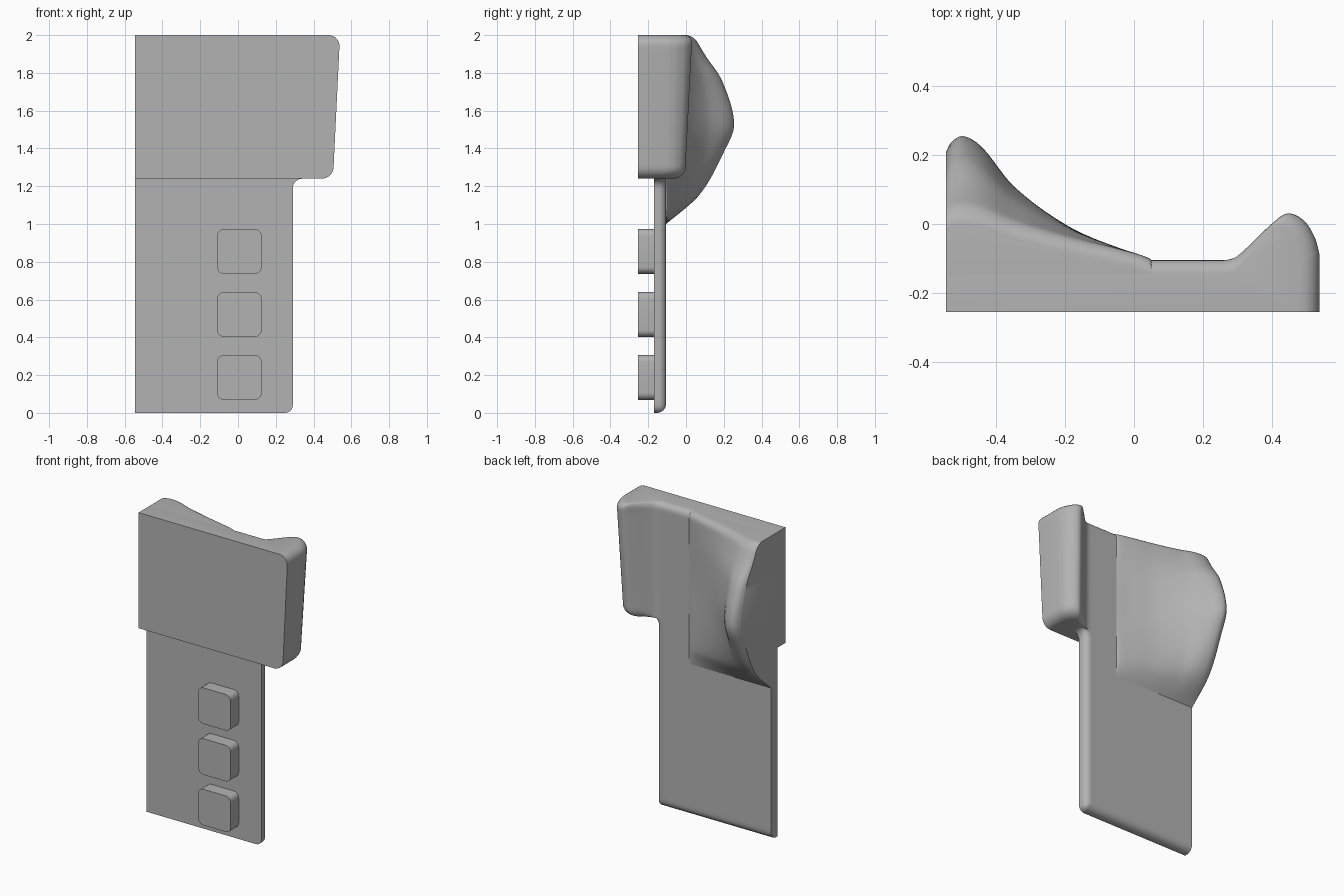
import bpy, bmesh, math

cube = bpy.data.objects.get("Cube")
if cube:
    bpy.data.objects.remove(cube)

grey = bpy.data.materials.new("plain_grey")
grey.use_nodes = True
grey.diffuse_color = (0.45, 0.45, 0.45, 1)
grey.node_tree.nodes["Principled BSDF"].inputs["Base Color"].default_value = (0.45, 0.45, 0.45, 1)

LEFT, BACK, FRONT, PLATE_FRONT, SPLIT = -0.545, -0.105, -0.255, -0.17, 1.24


def drop(d, r):
    """Inset of a quarter-round of radius r at distance d from its edge."""
    d = max(0, min(d, r))
    return r - math.sqrt(max(0, r * r - (r - d) ** 2))


def curve(points, x):
    """Smooth interpolation through a few points."""
    n = len(points)
    x = max(points[0][0], min(x, points[-1][0]))
    i = next(k for k in range(n - 1) if x <= points[k + 1][0])

    def slope(k):
        a, b = points[max(k - 1, 0)], points[min(k + 1, n - 1)]
        return (b[1] - a[1]) / (b[0] - a[0])
    (x0, y0), (x1, y1) = points[i], points[i + 1]
    h = x1 - x0
    t = (x - x0) / h
    a, b = y1 - y0, t * (1 - t)
    return y0 + a * t + b * ((1 - t) * (slope(i) * h - a) - t * (slope(i + 1) * h - a))


def spaced(a, b, n):
    """Values from a to b, closer together at both ends."""
    return [a + (b - a) * (1 - math.cos(math.pi * i / n)) / 2 for i in range(n + 1)]


def finish(name, bm):
    bmesh.ops.recalc_face_normals(bm, faces=bm.faces)
    mesh = bpy.data.meshes.new(name)
    bm.to_mesh(mesh)
    bm.free()
    mesh.materials.append(grey)
    ob = bpy.data.objects.new(name, mesh)
    bpy.context.collection.objects.link(ob)
    bpy.ops.object.select_all(action='DESELECT')
    ob.select_set(True)
    bpy.context.view_layer.objects.active = ob
    bpy.ops.object.shade_smooth_by_angle(angle=math.radians(35))
    return ob


def loft(name, xs, zs, front, back, right, pivot):
    """Solid with a flat front, a shaped back and a shaped right edge."""
    bm = bmesh.new()
    rows = []
    for z in zs:
        row = [bm.verts.new((LEFT, front, z))]
        for x in xs:
            s = (right(z) - pivot) / (xs[-1] - pivot)
            px = x if x <= pivot else pivot + (x - pivot) * s
            row.append(bm.verts.new((px, back(x, z), z)))
        row.append(bm.verts.new((right(z), front, z)))
        rows.append(row)
    for a, b in zip(rows, rows[1:]):
        for i in range(len(a)):
            j = (i + 1) % len(a)
            bm.faces.new((a[i], a[j], b[j], b[i]))
    bm.faces.new(rows[0])
    bm.faces.new(rows[-1])
    return finish(name, bm)


# Head block with the raised wing on one side
wing = [(0.27, 0), (0.3, 0.012), (0.4, 0.105), (0.45, 0.138),
        (0.5, 0.112), (0.53, 0.06), (0.54, 0.02)]


def head_back(x, z):
    lift = curve(wing, x) * (0.72 + 0.28 * (z - SPLIT) / (2 - SPLIT))
    blend = max(0, min(1, (x - 0.3) / 0.1))
    return BACK + lift - drop(2 - z, 0.04) - blend * drop(z - SPLIT, 0.06)


def head_right(z):
    edge = 0.503 + 0.037 * (z - SPLIT) / (2 - SPLIT)
    return edge - drop(2 - z, 0.06) - drop(z - SPLIT, 0.06)


loft("head_block", [LEFT] + spaced(0.05, 0.54, 44), spaced(SPLIT, 2, 36),
     FRONT, head_back, head_right, 0.28)

# Curved fin sweeping down into the back
fin_across = [(LEFT, 0.87), (-0.53, 0.95), (-0.495, 1), (-0.44, 0.91), (-0.35, 0.6),
              (-0.2, 0.29), (-0.05, 0.1), (0.05, 0)]
fin_up = [(1, 0), (1.155, 0.49), (1.39, 0.86), (1.53, 1), (1.76, 0.82), (1.89, 0.58), (2, 0.4)]


def fin_back(x, z):
    q = max(0, curve(fin_up, z))
    p = max(0, curve(fin_across, x))
    return BACK + 0.36 * q * p ** max(0.6, 0.4 + 0.6 * q) - drop(2 - z, 0.04)


loft("back_fin", spaced(LEFT, 0.05, 44), spaced(1, 2, 44),
     PLATE_FRONT, fin_back, lambda z: 0.05, 0)


# Thin lower plate with rounded rear edges
def plate_back(x, z):
    return BACK - max(drop(z, 0.05), drop(0.29 - x, 0.04))


def plate_right(z):
    rise = max(0, z - (SPLIT - 0.05))
    return 0.29 - drop(z, 0.04) + 0.05 - math.sqrt(max(0, 0.05 ** 2 - rise ** 2))


loft("lower_plate", [LEFT] + spaced(0.1, 0.29, 20), spaced(0, SPLIT, 44),
     PLATE_FRONT, plate_back, plate_right, 0.1)

# Three rounded buttons
for i, z in enumerate((0.188, 0.521, 0.855)):
    bm = bmesh.new()
    bmesh.ops.create_cube(bm, size=1)
    for v in bm.verts:
        v.co.x = 0.007 + v.co.x * 0.235
        v.co.y = FRONT if v.co.y < 0 else PLATE_FRONT + 0.005
        v.co.z = z + v.co.z * 0.237
    edges = [e for e in bm.edges if abs(e.verts[0].co.y - e.verts[1].co.y) > 0.05]
    bmesh.ops.bevel(bm, geom=edges, offset=0.036, segments=6, profile=0.5, affect='EDGES')
    finish("button_%d" % (i + 1), bm)
